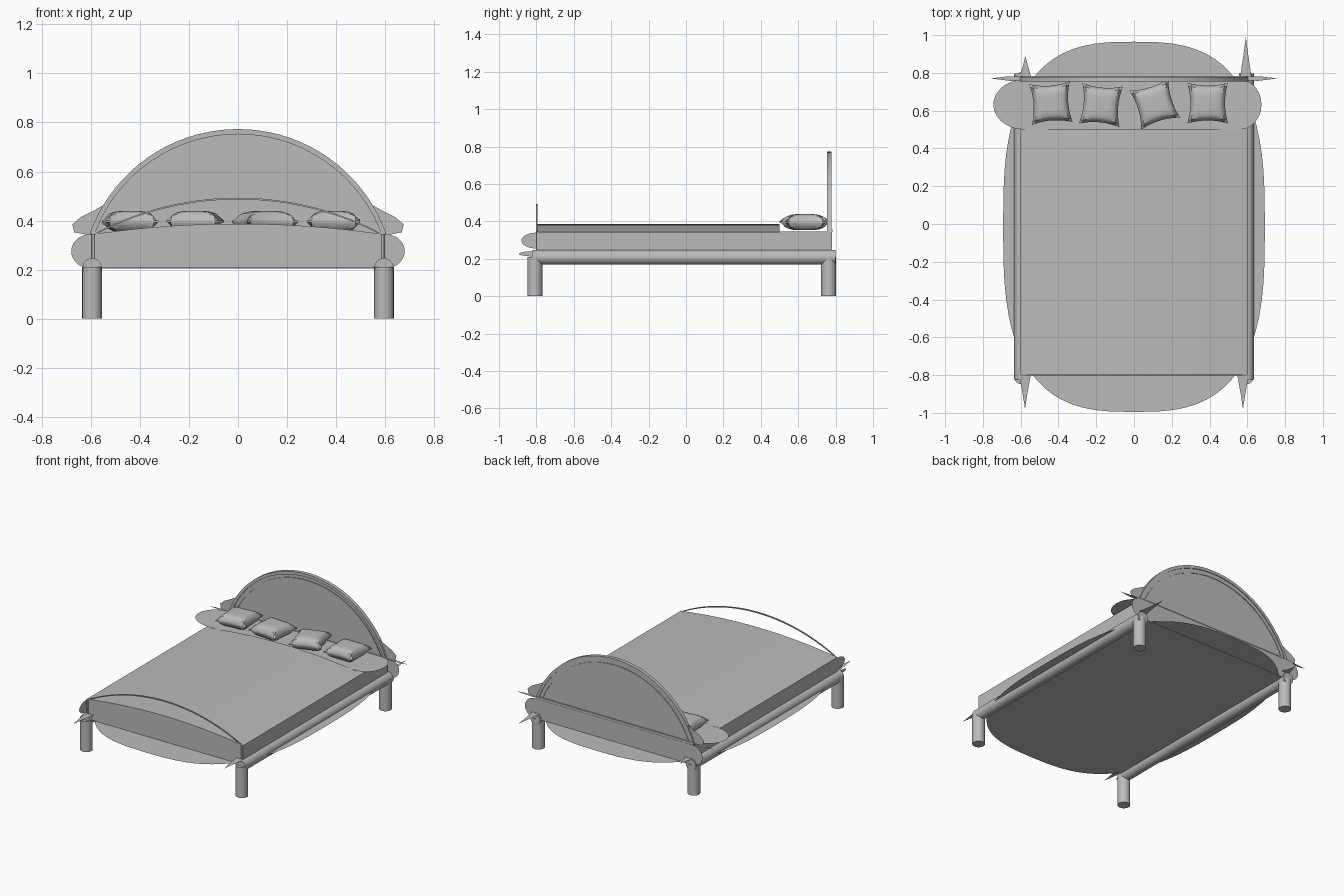
import bpy, bmesh, math
from mathutils import Matrix, Vector

cube = bpy.data.objects.get("Cube")
if cube:
    bpy.data.objects.remove(cube, do_unlink=True)

grey = bpy.data.materials.new("plain grey")
grey.use_nodes = True
COLOUR = (0.5, 0.5, 0.5, 1)
grey.diffuse_color = COLOUR
grey.node_tree.nodes["Principled BSDF"].inputs["Base Color"].default_value = COLOUR


def finish(name, bm, smooth=False):
    bmesh.ops.recalc_face_normals(bm, faces=bm.faces)
    mesh = bpy.data.meshes.new(name)
    bm.to_mesh(mesh)
    bm.free()
    mesh.materials.append(grey)
    obj = bpy.data.objects.new(name, mesh)
    bpy.context.collection.objects.link(obj)
    if smooth:
        bpy.ops.object.select_all(action='DESELECT')
        obj.select_set(True)
        bpy.context.view_layer.objects.active = obj
        bpy.ops.object.shade_smooth_by_angle(angle=math.radians(40))
    return obj


def plate(name, points, axis, at, depth=0.0, smooth=False):
    """Flat outline across an axis, extruded along it when depth is given."""
    place = {'X': lambda a, b: (at, a, b),
             'Y': lambda a, b: (a, at, b),
             'Z': lambda a, b: (a, b, at)}[axis]
    bm = bmesh.new()
    face = bm.faces.new([bm.verts.new(place(*p)) for p in points])
    if depth:
        out = bmesh.ops.extrude_face_region(bm, geom=[face])
        step = Vector([depth if axis == k else 0 for k in "XYZ"])
        moved = [v for v in out["geom"] if isinstance(v, bmesh.types.BMVert)]
        bmesh.ops.translate(bm, verts=moved, vec=step)
    return finish(name, bm, smooth)


def rod(name, centre, radius, length, along_y=False, flat=1.0):
    bm = bmesh.new()
    bmesh.ops.create_cone(bm, cap_ends=True, segments=24, radius1=radius,
                          radius2=radius, depth=length)
    bmesh.ops.scale(bm, vec=(1, flat, 1), verts=bm.verts)
    if along_y:
        bmesh.ops.rotate(bm, matrix=Matrix.Rotation(math.pi / 2, 3, 'X'), verts=bm.verts)
    bmesh.ops.translate(bm, vec=centre, verts=bm.verts)
    return finish(name, bm, True)


def arch(half_width, foot, apex, steps=36):
    """Points of a circular arch from -half_width to +half_width."""
    rise = apex - foot
    r = (half_width ** 2 + rise ** 2) / (2 * rise)
    end = math.asin(half_width / r)
    if rise > half_width:
        end = math.pi - end
    angles = [-end + 2 * end * i / steps for i in range(steps + 1)]
    return [(r * math.sin(a), apex - r + r * math.cos(a)) for a in angles]


def lobe(x0, x1, z0, z1, steps=14):
    """Half ellipse bulging from x0 out to x1."""
    mid, half = (z0 + z1) / 2, (z1 - z0) / 2
    angles = [-math.pi / 2 + math.pi * i / steps for i in range(steps + 1)]
    return [(x0 + (x1 - x0) * math.cos(a), mid + half * math.sin(a)) for a in angles]


# Legs and side rails
for side, s in (("left", 1), ("right", -1)):
    rod(f"front_leg_{side}", (0.595 * s, -0.808, 0.105), 0.04, 0.21)
    rod(f"back_leg_{side}", (0.595 * s, 0.763, 0.105), 0.04, 0.21)
    rod(f"side_rail_{side}", (0.595 * s, -0.012, 0.208), 0.039, 1.62, True)
    rod(f"corner_post_{side}", (0.59 * s, -0.797, 0.295), 0.006, 0.1)

# Bulging base sheet under the mattress
base = []
for i in range(72):
    a = 2 * math.pi * i / 72
    c, s = math.cos(a), math.sin(a)
    base.append((math.copysign(abs(c) ** 0.69, c) * 0.693,
                 math.copysign(abs(s) ** 0.69, s) * 0.98 - 0.015))
plate("base_sheet", base, 'Z', 0.207)

# Mattress: a crowned part and a lower flat part for the pillows
crown = arch(0.6, 0.343, 0.387, 24)
plate("mattress", [(0.6, 0.209), (-0.6, 0.209)] + crown, 'Y', -0.8, 1.3, True)
plate("mattress_head", [(0.6, 0.209), (-0.6, 0.209), (-0.6, 0.345), (0.6, 0.345)],
      'Y', 0.5, 0.28)
plate("mattress_back_panel", lobe(0.6, 0.68, 0.205, 0.345)
      + [(-x, z) for x, z in reversed(lobe(0.6, 0.68, 0.205, 0.345))], 'Y', 0.79)
plate("mattress_side_flap", lobe(-0.8, -0.88, 0.255, 0.34), 'X', -0.6)

# Pillow sheet with rounded ends
plate("pillow_sheet", lobe(0.56, 0.675, 0.5, 0.765)
      + list(reversed(lobe(-0.58, -0.745, 0.5, 0.765))), 'Z', 0.354)


# Pillows: puffed squares with drawn-in sides
def pillow(name, x, y, turn):
    bm = bmesh.new()
    bmesh.ops.create_cube(bm, size=2)
    bmesh.ops.subdivide_edges(bm, edges=bm.edges, cuts=11, use_grid_fill=True)
    for v in bm.verts:
        u, w, h = v.co
        puff = max(0, (1 - u ** 4) * (1 - w ** 4)) ** 0.5
        v.co = (0.108 * u * (1 - 0.15 * (1 - w * w) * abs(u)),
                0.108 * w * (1 - 0.15 * (1 - u * u) * abs(w)),
                h * (0.004 + 0.039 * puff))
    bmesh.ops.transform(bm, verts=bm.verts, matrix=Matrix.Translation((x, y, 0.396))
                        @ Matrix.Rotation(math.radians(turn), 4, 'Z'))
    finish(name, bm, True)


for i, (x, y, turn) in enumerate([(-0.44, 0.64, 4), (-0.175, 0.63, -5),
                                  (0.11, 0.635, 17), (0.39, 0.64, 0)]):
    pillow(f"pillow_{i + 1}", x, y, turn)

# Headboard: thin panel, two raised arches and a foot bar
panel = arch(0.6, 0.345, 0.768, 48)
plate("headboard_panel", panel, 'Y', 0.762, 0.012)


def band(name, outer, inner, y, depth):
    plate(name, outer + list(reversed(inner)), 'Y', y, depth)


band("headboard_outer_frame", arch(0.605, 0.345, 0.773), arch(0.585, 0.345, 0.752), 0.755, 0.024)
band("headboard_inner_frame", arch(0.568, 0.345, 0.73), arch(0.558, 0.345, 0.72), 0.756, 0.022)
plate("headboard_foot_bar", [(-0.6, 0.342), (0.6, 0.342), (0.6, 0.356), (-0.6, 0.356)],
      'Y', 0.757, 0.026)

# Flared feet of the headboard and flat pointed ends
for side, s in (("left", 1), ("right", -1)):
    flare = [(0.54, 0.468), (0.58, 0.445), (0.64, 0.415), (0.675, 0.385),
             (0.668, 0.352), (0.62, 0.343), (0.54, 0.345)]
    plate(f"headboard_flare_{side}", [(x * s, z) for x, z in flare], 'Y', 0.768)
    tip = [(0.56, 0.76), (0.66, 0.758), (0.76, 0.771), (0.66, 0.782), (0.56, 0.78)]
    plate(f"headboard_tip_{side}", [(x * s, y) for x, y in tip], 'Z', 0.346)

# Thin pointed fins at the corners
for name, x, y0, y1 in (("front_left", 0.577, -0.8, -0.98), ("front_right", -0.577, -0.8, -0.98),
                        ("back_left", 0.592, 0.78, 0.99), ("back_right", -0.575, 0.78, 0.89)):
    mid = (y0 + y1) / 2
    plate(f"corner_fin_{name}", [(x - 0.03, y0), (x - 0.014, mid), (x, y1),
                                 (x + 0.014, mid), (x + 0.03, y0)], 'Z', 0.246)
plate("front_leg_flap", lobe(-0.82, -0.893, 0.213, 0.24), 'X', -0.6)

# Footboard: a slim arched strip
band("footboard_arch", arch(0.58, 0.35, 0.493), arch(0.58, 0.344, 0.486), -0.803, 0.008)
